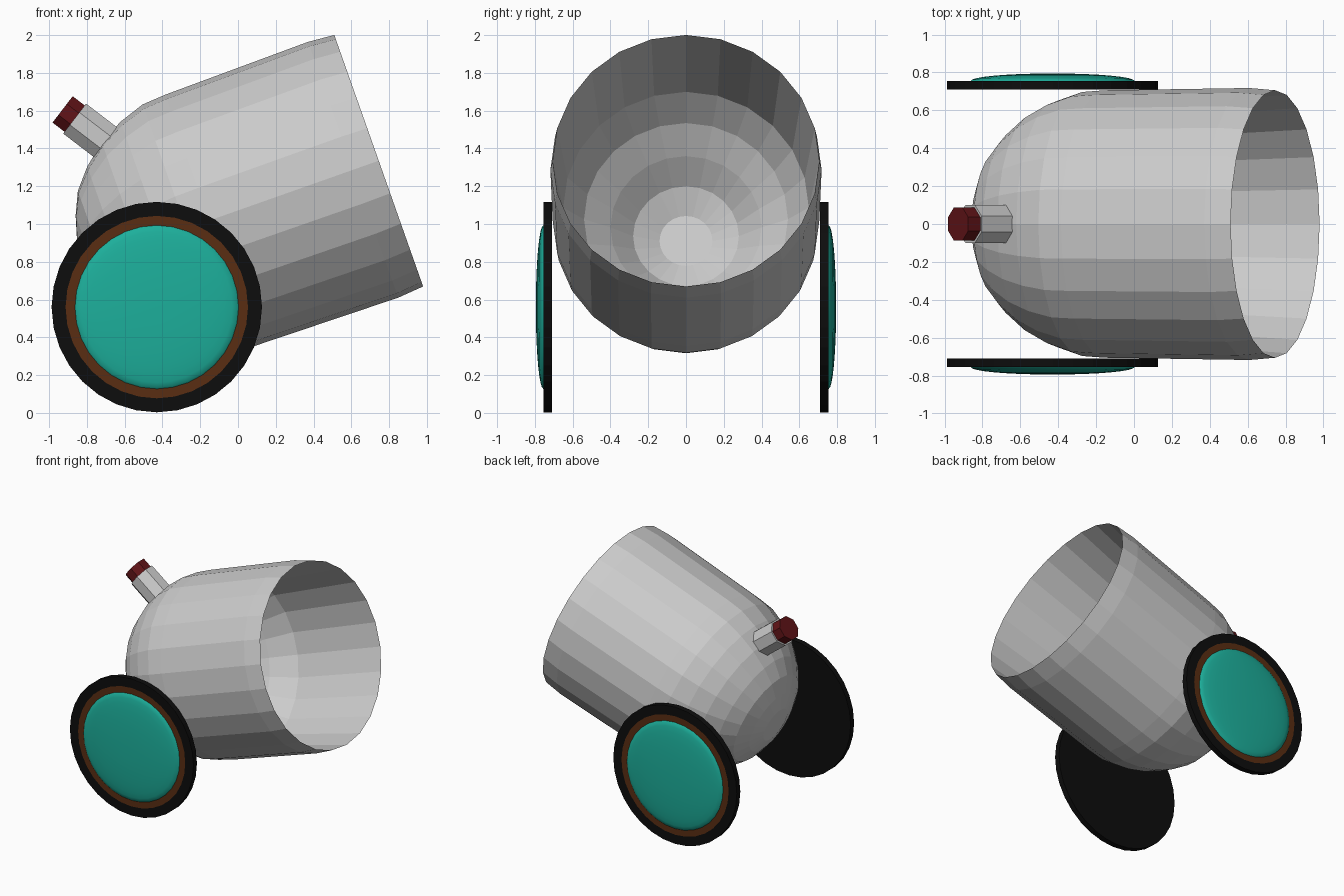
import bpy, bmesh
from math import pi, sin, cos, atan2
from mathutils import Matrix, Vector

if "Cube" in bpy.data.objects:
    bpy.data.objects.remove(bpy.data.objects["Cube"])


def material(name, rgb):
    m = bpy.data.materials.new(name)
    m.diffuse_color = (*rgb, 1)
    m.use_nodes = True
    m.node_tree.nodes["Principled BSDF"].inputs["Base Color"].default_value = m.diffuse_color
    return m


def lathe(name, profile, sides, place, mat=None, start=True, end=True, turn=0.0):
    """Spin (height, radius) points round local z; optionally cap both ends."""
    bm = bmesh.new()
    rings = []
    for h, r in profile:
        angles = [turn + 2 * pi * i / sides for i in range(sides)]
        rings.append([bm.verts.new((r * cos(a), r * sin(a), h)) for a in angles])
    for a, b in zip(rings, rings[1:]):
        for i in range(sides):
            j = (i + 1) % sides
            bm.faces.new((a[i], a[j], b[j], b[i]))
    if start:
        bm.faces.new(rings[0][::-1])
    if end:
        bm.faces.new(rings[-1])
    bm.transform(place)
    mesh = bpy.data.meshes.new(name)
    bm.to_mesh(mesh)
    bm.free()
    ob = bpy.data.objects.new(name, mesh)
    bpy.context.collection.objects.link(ob)
    if mat:
        mesh.materials.append(mat)
    return ob


def aim(origin, direction):
    """Matrix that puts local z along a direction in the xz plane."""
    angle = atan2(direction[0], direction[1])
    return Matrix.Translation(origin) @ Matrix.Rotation(angle, 4, 'Y')


black = material("black", (0.004, 0.004, 0.004))
brown = material("brown", (0.1, 0.027, 0.006))
teal = material("teal", (0.012, 0.43, 0.33))
red = material("dark_red", (0.12, 0.007, 0.009))

# Barrel: domed breech, slightly flared tube, sharp lip, hollow rounded bore
outer = [(-1.645, 0.14), (-1.61, 0.26), (-1.555, 0.38), (-1.465, 0.485),
         (-1.35, 0.58), (-1.22, 0.65), (-1.08, 0.697), (-0.95, 0.706),
         (-0.144, 0.718), (0, 0.706)]
bore = [(-0.745, 0.65), (-0.93, 0.54), (-1.06, 0.40), (-1.2, 0.28), (-1.275, 0.14)]
lathe("barrel", outer + bore, 24, aim((0.745, 0, 1.335), (0.943, 0.333)))

# Fuse holder and its red tip
fuse = aim((-0.865, 0, 1.558), (-0.794, 0.607))
lathe("fuse_holder", [(-0.3, 0.108), (0, 0.108)], 8, fuse, turn=pi / 8)
lathe("fuse_tip", [(-0.02, 0.095), (0.08, 0.095)], 8, fuse, red, turn=pi / 8)

# Wheels: black tyre disc, brown band, bulging teal hub, one set per side
for side, label in ((-1, "front"), (1, "back")):
    place = (Matrix.Translation((-0.43, side * 0.71, 0.56))
             @ Matrix.Rotation(-side * pi / 2, 4, 'X'))
    lathe(f"{label}_tyre", [(0, 0.557), (0.045, 0.557), (0.045, 0.483)],
          32, place, black, end=False)
    lathe(f"{label}_wheel_band", [(0.045, 0.483), (0.045, 0.43)],
          32, place, brown, start=False, end=False)
    dome = [(0.045 + 0.04 * sin(a), 0.433 * cos(a))
            for a in (i * pi / 16 for i in range(8))]
    hub = lathe(f"{label}_hub", dome, 32, place, teal, start=False)
    hub.data.shade_smooth()
